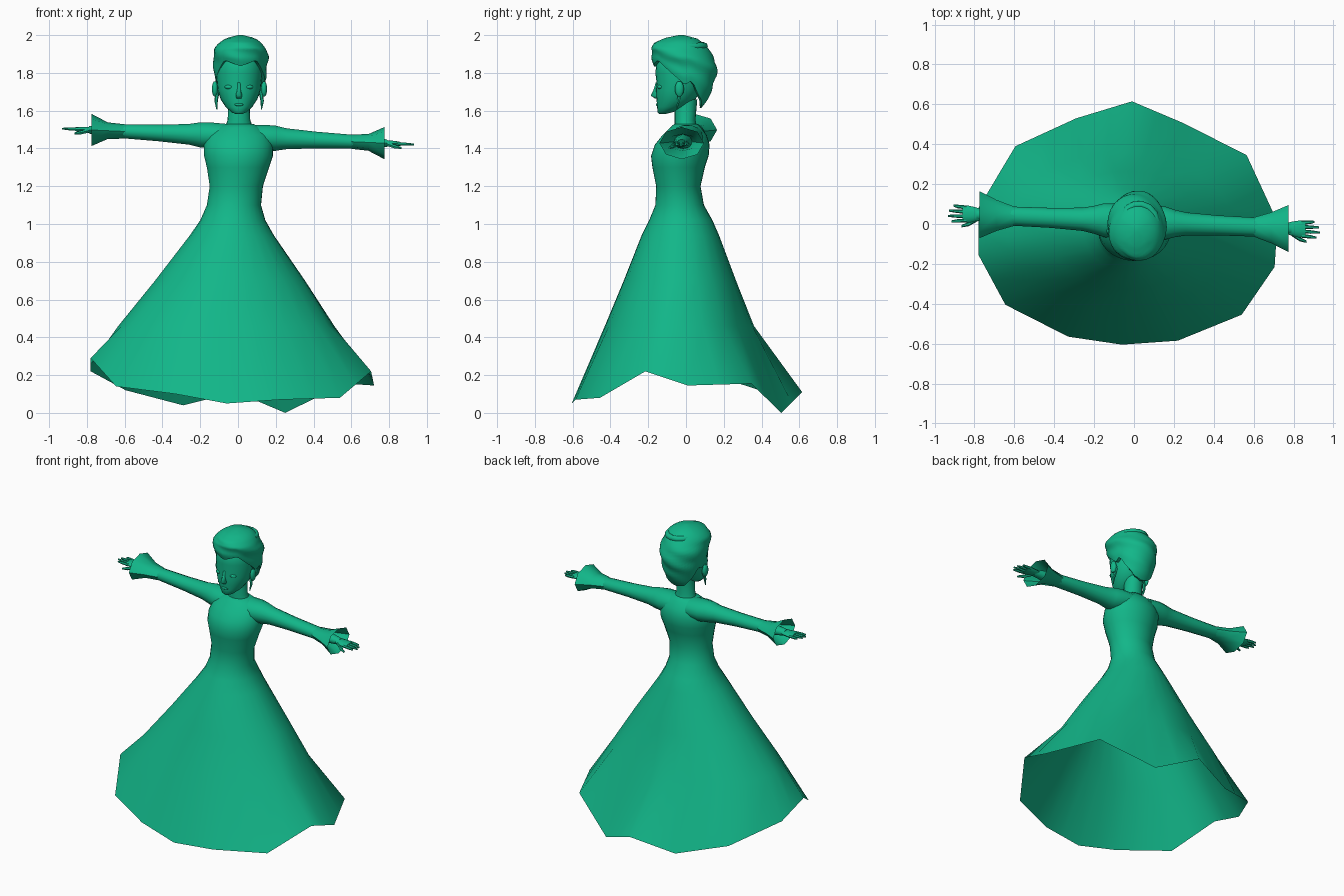
import bpy, bmesh
from math import sin, cos, pi, atan2, radians
from mathutils import Vector

cube = bpy.data.objects.get("Cube")
if cube:
    bpy.data.objects.remove(cube)

green = bpy.data.materials.new("emerald_green")
green.use_nodes = True
COLOR = (0.006, 0.47, 0.25, 1)
green.diffuse_color = COLOR
green.node_tree.nodes["Principled BSDF"].inputs["Base Color"].default_value = COLOR


def loft(name, rings, cap_start=True, cap_end=True, angle=50):
    """Skin a row of closed rings with quads."""
    bm = bmesh.new()
    rows = [[bm.verts.new(p) for p in ring] for ring in rings]
    n = len(rows[0])
    for low, high in zip(rows, rows[1:]):
        for i in range(n):
            j = (i + 1) % n
            bm.faces.new((low[i], low[j], high[j], high[i]))
    if cap_start:
        bm.faces.new(rows[0])
    if cap_end:
        bm.faces.new(rows[-1])
    bmesh.ops.recalc_face_normals(bm, faces=bm.faces)
    mesh = bpy.data.meshes.new(name)
    bm.to_mesh(mesh)
    bm.free()
    obj = bpy.data.objects.new(name, mesh)
    bpy.context.collection.objects.link(obj)
    mesh.materials.append(green)
    bpy.ops.object.select_all(action='DESELECT')
    obj.select_set(True)
    bpy.context.view_layer.objects.active = obj
    bpy.ops.object.shade_smooth_by_angle(angle=radians(angle))
    return obj


def angles(n):
    return [2 * pi * i / n for i in range(n)]


def flat_ring(z, left, right, front, back, turn):
    """Level ellipse given by its four extents."""
    cx, cy = (left + right) / 2, (front + back) / 2
    rx, ry = (right - left) / 2, (back - front) / 2
    return [Vector((cx + rx * cos(a), cy + ry * sin(a), z)) for a in turn]


def blob(name, center, size, n=12):
    """Smooth ellipsoid."""
    c = Vector(center)
    rings = []
    for k in range(1, 8):
        t = pi * k / 8
        rings.append([c + Vector((size[0] * sin(t) * cos(a), size[1] * sin(t) * sin(a),
                                  size[2] * cos(t))) for a in angles(n)])
    return loft(name, rings)


def arm_ring(x, ry, rz, n, dy=0, dz=0):
    """Upright ellipse on the slightly tilted line through both arms."""
    c = Vector((x, 0.012 - 0.045 * x + dy, 1.463 - 0.045 * x + dz))
    return [c + Vector((0, ry * cos(a), rz * sin(a))) for a in angles(n)]


# Dress: uneven hem corners, lofted up through the skirt, waist and bodice
hem = [Vector(p) for p in (
    (0.72, 0.01, 0.145), (0.565, 0.345, 0.155), (0.25, 0.505, 0.0), (-0.01, 0.615, 0.11),
    (-0.29, 0.53, 0.04), (-0.595, 0.39, 0.12), (-0.78, 0.08, 0.22), (-0.78, -0.155, 0.29),
    (-0.645, -0.405, 0.14), (-0.33, -0.565, 0.10), (-0.06, -0.605, 0.05),
    (0.22, -0.585, 0.07), (0.54, -0.455, 0.08), (0.705, -0.215, 0.22))]
edge = []
for p, q in zip(hem, hem[1:] + hem[:1]):
    edge += [p, (p + q) / 2]
turn = [atan2(p.y / 0.6, (p.x + 0.03) / 0.75) for p in edge]
body = [
    (0.46, -0.635, 0.51, -0.43, 0.36),
    (0.70, -0.44, 0.355, -0.33, 0.265),
    (0.94, -0.255, 0.19, -0.235, 0.175),
    (1.02, -0.20, 0.145, -0.195, 0.14),
    (1.10, -0.165, 0.122, -0.162, 0.095),
    (1.20, -0.15, 0.132, -0.158, 0.077),
    (1.30, -0.165, 0.165, -0.178, 0.10),
    (1.36, -0.18, 0.185, -0.185, 0.12),
    (1.42, -0.18, 0.185, -0.165, 0.125),
    (1.47, -0.16, 0.17, -0.125, 0.11),
    (1.51, -0.115, 0.125, -0.085, 0.08),
    (1.53, -0.07, 0.08, -0.062, 0.06)]
loft("dress", [edge] + [flat_ring(*r, turn) for r in body], cap_start=False, angle=60)

# Neck
circle = angles(20)
loft("neck", [flat_ring(1.51, -0.07, 0.08, -0.06, 0.06, circle),
              flat_ring(1.55, -0.055, 0.065, -0.06, 0.05, circle),
              flat_ring(1.66, -0.05, 0.06, -0.06, 0.06, circle)])

# Sleeves, flared cuffs and hands
for side, label in ((1, "left"), (-1, "right")):
    sleeve = [(0.06, 0.085, 0.066), (0.15, 0.085, 0.07), (0.20, 0.07, 0.068),
              (0.26, 0.058, 0.056), (0.42, 0.05, 0.045), (0.60, 0.048, 0.038),
              (0.70, 0.036, 0.033), (0.79, 0.026, 0.02)]
    loft(label + "_sleeve", [arm_ring(side * x, ry, rz, 14) for x, ry, rz in sleeve])
    cuff = [(0.60, 0.048, 0.038), (0.69, 0.078, 0.044), (0.775, 0.118, 0.085)]
    loft(label + "_cuff", [arm_ring(side * x, ry, rz, 8) for x, ry, rz in cuff],
         cap_start=False, cap_end=False)
    palm = [(0.75, 0.022, 0.017), (0.79, 0.035, 0.017), (0.83, 0.043, 0.015),
            (0.86, 0.04, 0.011)]
    loft(label + "_palm", [arm_ring(side * x, ry, rz, 10) for x, ry, rz in palm])
    for k, tip in enumerate((0.915, 0.933, 0.927, 0.905)):
        dy = -0.033 + 0.022 * k
        loft(f"{label}_finger_{k + 1}",
             [arm_ring(side * x, r, r, 6, dy * s) for x, r, s in
              ((0.84, 0.010, 1), (0.885, 0.009, 1.1), (tip, 0.005, 1.2))])
    loft(label + "_thumb",
         [arm_ring(side * x, r, r, 6, dy, dz) for x, r, dy, dz in
          ((0.79, 0.012, -0.025, -0.004), (0.83, 0.011, -0.05, -0.016),
           (0.865, 0.006, -0.062, -0.022))])

# Head
head = [
    (1.582, -0.012, 0.022, -0.140, -0.11), (1.592, -0.035, 0.045, -0.150, -0.07),
    (1.62, -0.066, 0.076, -0.153, 0.0), (1.66, -0.092, 0.102, -0.156, 0.05),
    (1.71, -0.108, 0.12, -0.160, 0.08), (1.75, -0.112, 0.124, -0.156, 0.09),
    (1.80, -0.115, 0.13, -0.162, 0.10), (1.87, -0.11, 0.125, -0.155, 0.10),
    (1.92, -0.08, 0.09, -0.11, 0.08)]
loft("head", [flat_ring(*r, angles(24)) for r in head], angle=80)

# Face features
loft("nose", [flat_ring(1.665, -0.008, 0.018, -0.165, -0.14, angles(8)),
              flat_ring(1.68, -0.012, 0.022, -0.187, -0.13, angles(8)),
              flat_ring(1.71, -0.006, 0.016, -0.172, -0.13, angles(8)),
              flat_ring(1.75, -0.004, 0.014, -0.16, -0.13, angles(8))], angle=80)
blob("lips", (0.005, -0.15, 1.632), (0.024, 0.01, 0.008))
for side, label in ((1, "left"), (-1, "right")):
    blob(label + "_eyelid", (0.005 + side * 0.05, -0.135, 1.725), (0.026, 0.017, 0.012))
    blob(label + "_ear", (0.008 + side * 0.13, -0.035, 1.715), (0.016, 0.024, 0.042))
    loft(label + "_hair_tendril",
         [flat_ring(z, x - r, x + r, y - r, y + r, angles(6)) for z, x, y, r in
          ((1.605, side * 0.118 + 0.006, -0.05, 0.002), (1.65, side * 0.122 + 0.006, -0.04, 0.009),
           (1.72, side * 0.112 + 0.006, -0.03, 0.012))])

# Swept-up hair: a ridged shell above a heart-shaped hairline
outline = [
    (1.60, 0.085, -0.04, 0.07), (1.65, 0.105, -0.08, 0.11), (1.71, 0.122, -0.12, 0.138),
    (1.78, 0.137, -0.15, 0.158), (1.83, 0.141, -0.168, 0.165), (1.88, 0.147, -0.182, 0.15),
    (1.93, 0.136, -0.187, 0.115), (1.96, 0.112, -0.165, 0.09), (1.985, 0.075, -0.11, 0.055),
    (2.0, 0.012, -0.04, -0.01)]
hairline = [(0, 1.835), (35, 1.868), (60, 1.80), (85, 1.735), (100, 1.76), (115, 1.69),
            (145, 1.63), (180, 1.615)]


def lookup(table, key):
    for low, high in zip(table, table[1:]):
        if key <= high[0]:
            t = (key - low[0]) / (high[0] - low[0])
            return [a + (b - a) * t for a, b in zip(low, high)]
    return list(table[-1])


ROWS, COLS = 22, 48
shell = []
for row in range(-1, ROWS):
    ring = []
    for i in range(COLS):
        a = 2 * pi * i / COLS
        deg = min(360 * i / COLS, 360 - 360 * i / COLS)
        start = lookup(hairline, deg)[1]
        t = max(row, 0) / (ROWS - 1)
        z = start + (2.0 - start) * t
        _, rx, front, back = lookup(outline, z)
        ridge = 1 + 0.035 * sin(3 * a + 55 * z) * sin(pi * t)
        if row < 0:
            ridge = 0.84
        cy, ry = (front + back) / 2, (back - front) / 2
        ring.append(Vector((0.013 + rx * ridge * sin(a), cy - ry * ridge * cos(a), z)))
    shell.append(ring)
loft("swept_up_hair", shell, cap_start=False, angle=45)

# Coiled knot on the crown
coil = []
for k in range(29):
    t = k / 28
    a = 4 * pi * t
    reach = 0.085 * (1 - t) + 0.008
    c = Vector((0.018, 0.015, 1.938 + 0.04 * t))
    out = Vector((cos(a), sin(a), 0))
    r = 0.020 - 0.006 * t
    coil.append([c + out * (reach + r * cos(b)) + Vector((0, 0, r * sin(b))) for b in angles(8)])
loft("hair_coil", coil, angle=80)
